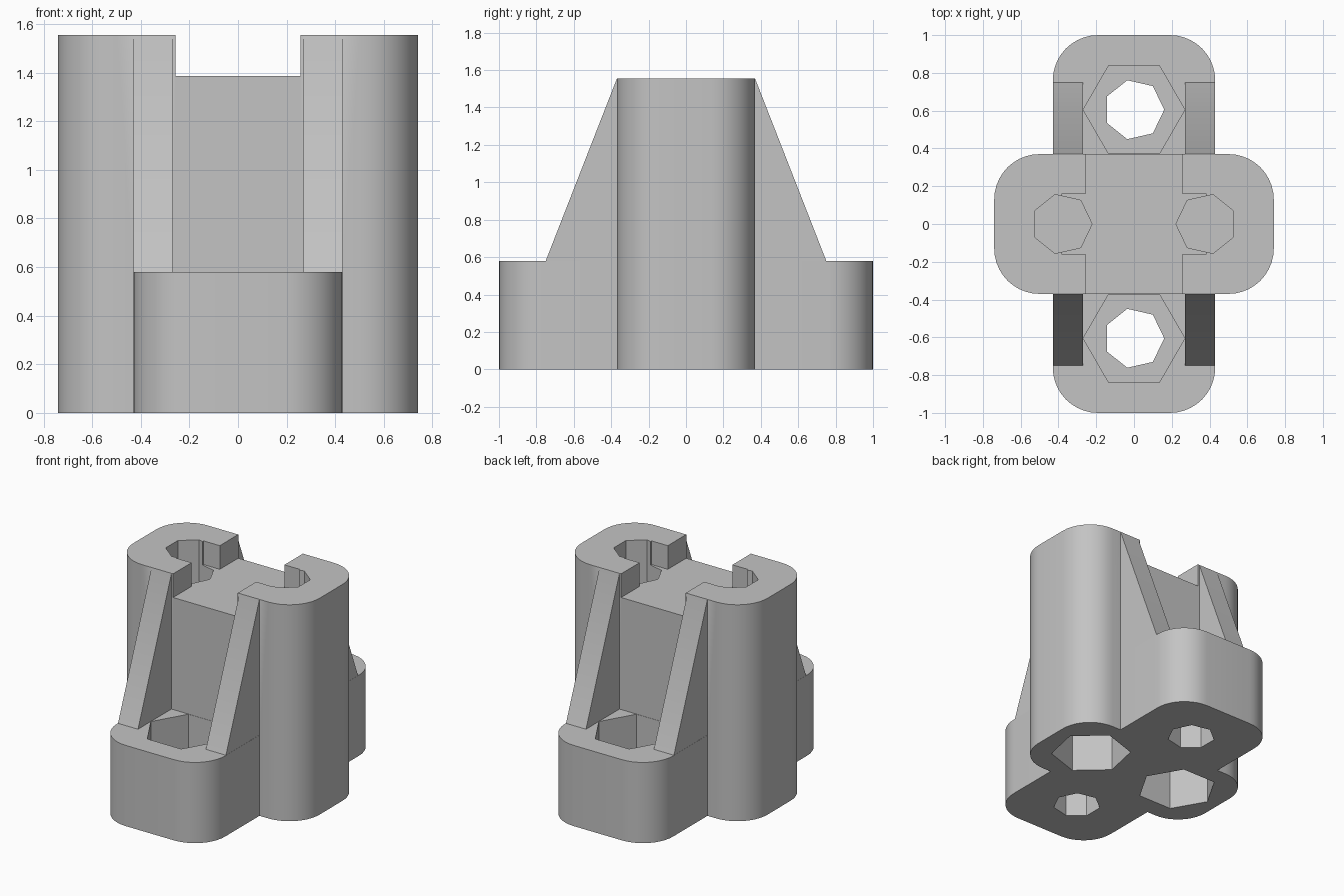
import bpy, bmesh, math

if "Cube" in bpy.data.objects:
    bpy.data.objects.remove(bpy.data.objects["Cube"], do_unlink=True)

ARM_H, TOWER_H, SLOT_Z = 0.58, 1.555, 1.385
HOLE_X, HOLE_Y = 0.382, 0.605
HOLE_R, NUT_R, NUT_DEPTH = 0.16, 0.269, 0.32

grey = bpy.data.materials.new("plain grey")
grey.use_nodes = True
grey.diffuse_color = (0.55, 0.55, 0.55, 1)
grey.node_tree.nodes["Principled BSDF"].inputs["Base Color"].default_value = grey.diffuse_color


def extrude(name, points, offset):
    """Solid made by sweeping a closed outline along an offset."""
    bm = bmesh.new()
    face = bm.faces.new([bm.verts.new(p) for p in points])
    swept = bmesh.ops.extrude_face_region(bm, geom=[face])["geom"]
    verts = [g for g in swept if isinstance(g, bmesh.types.BMVert)]
    bmesh.ops.translate(bm, vec=offset, verts=verts)
    bmesh.ops.recalc_face_normals(bm, faces=bm.faces)
    mesh = bpy.data.meshes.new(name)
    bm.to_mesh(mesh)
    bm.free()
    ob = bpy.data.objects.new(name, mesh)
    bpy.context.collection.objects.link(ob)
    mesh.materials.append(grey)
    return ob


def rounded_block(name, hx, hy, height, r=0.24, steps=10):
    pts = []
    for k, (sx, sy) in enumerate([(1, 1), (-1, 1), (-1, -1), (1, -1)]):
        for i in range(steps + 1):
            a = math.radians(90) * (k + i / steps)
            pts.append((sx * (hx - r) + r * math.cos(a),
                        sy * (hy - r) + r * math.sin(a), 0))
    return extrude(name, pts, (0, 0, height))


def prism(name, sides, r, x, y, z0, z1, turn=0):
    angles = [math.radians(turn) + math.tau * i / sides for i in range(sides)]
    pts = [(x + r * math.cos(a), y + r * math.sin(a), z0) for a in angles]
    return extrude(name, pts, (0, 0, z1 - z0))


def box(name, hx, hy, z0, z1):
    pts = [(-hx, -hy, z0), (hx, -hy, z0), (hx, hy, z0), (-hx, hy, z0)]
    return extrude(name, pts, (0, 0, z1 - z0))


def combine(target, tool, operation):
    tool.hide_render = True
    mod = target.modifiers.new(tool.name, 'BOOLEAN')
    mod.operation, mod.solver, mod.object = operation, 'EXACT', tool
    bpy.context.view_layer.update()
    graph = bpy.context.evaluated_depsgraph_get()
    mesh = bpy.data.meshes.new_from_object(target.evaluated_get(graph))
    target.modifiers.clear()
    target.data = mesh
    bpy.data.objects.remove(tool, do_unlink=True)


# Cross-shaped body: tall towers across x, low arms along y
body = rounded_block("bracket_body", 0.74, 0.37, TOWER_H)
combine(body, rounded_block("arms", 0.43, 1.0, ARM_H), 'UNION')

# Sloping ribs between arms and towers
for sx in (-1, 1):
    for sy in (-1, 1):
        outline = [(0.3, 0.5), (0.75, 0.5), (0.75, ARM_H), (0.37, TOWER_H - 0.002), (0.3, 1.5)]
        pts = [(sx * 0.27, sy * y, z) for y, z in outline]
        combine(body, extrude("rib", pts, (sx * 0.159, 0, 0)), 'UNION')

# Slot across the top and the channel joining the tower holes
combine(body, box("slot", 0.257, 0.5, SLOT_Z, 1.7), 'DIFFERENCE')
combine(body, box("channel", 0.385, 0.16, SLOT_Z, 1.7), 'DIFFERENCE')

# Tower bolt holes from above, nut pockets from below with a thin web between
for side, turn, nut_turn in ((1, 180, 18), (-1, 0, 0)):
    x = side * HOLE_X
    combine(body, prism("tower_hole", 7, HOLE_R, x, 0, NUT_DEPTH + 0.02, 1.7, turn), 'DIFFERENCE')
    combine(body, prism("tower_nut", 6, NUT_R, x, 0, -0.1, NUT_DEPTH, nut_turn), 'DIFFERENCE')

# Arm through holes with nut pockets from above
for side in (-1, 1):
    y = side * HOLE_Y
    combine(body, prism("arm_hole", 7, HOLE_R, 0, y, -0.1, 0.5), 'DIFFERENCE')
    combine(body, prism("arm_nut", 6, NUT_R, 0, y, ARM_H - NUT_DEPTH, ARM_H + 0.05), 'DIFFERENCE')

# Smooth rounded corners, keep sharp edges
bpy.ops.object.select_all(action='DESELECT')
body.select_set(True)
bpy.context.view_layer.objects.active = body
bpy.ops.object.shade_smooth_by_angle(angle=math.radians(30))
